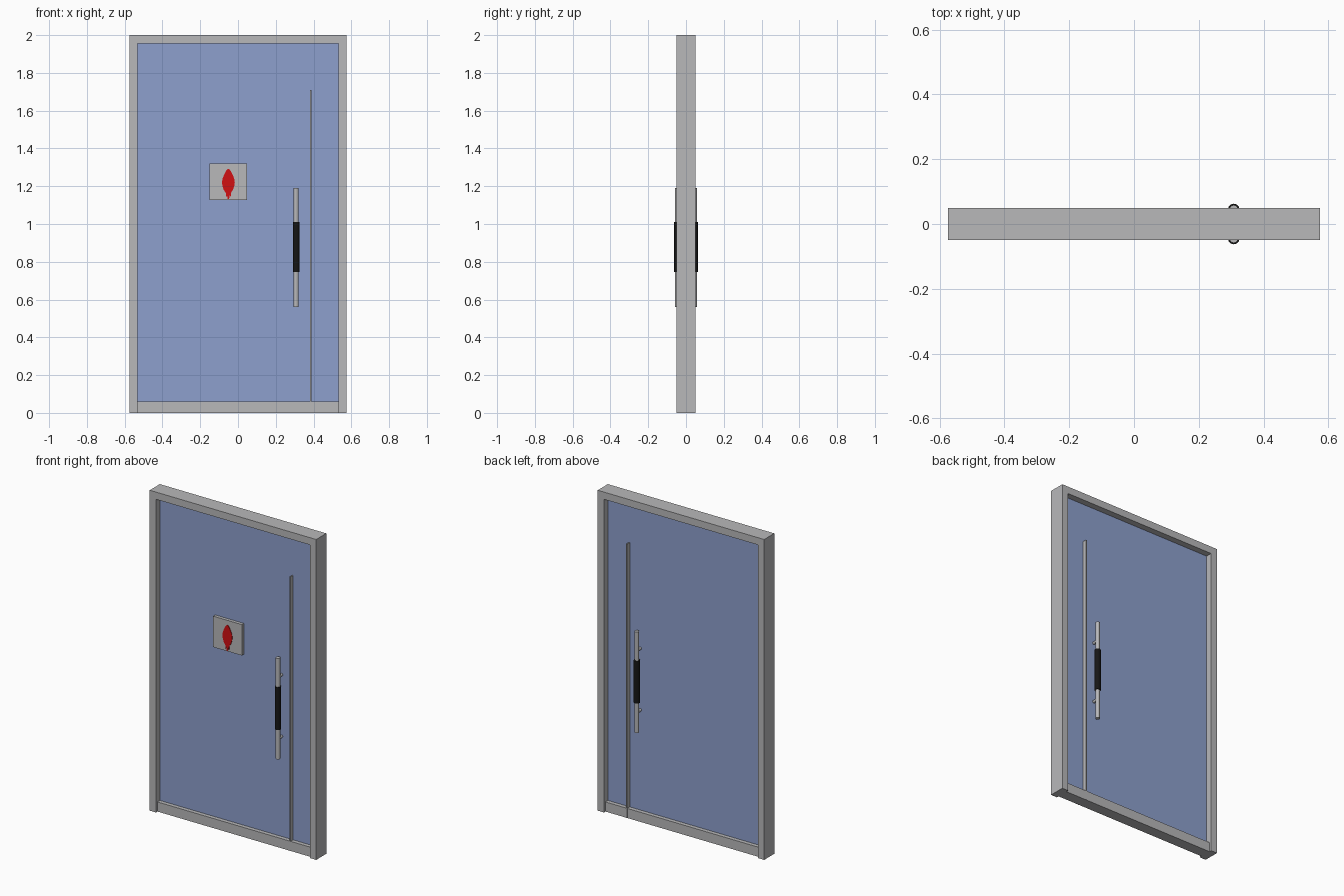
import bpy, bmesh, math

if "Cube" in bpy.data.objects:
    bpy.data.objects.remove(bpy.data.objects["Cube"])

def material(name, rgb):
    m = bpy.data.materials.new(name)
    m.diffuse_color = (*rgb, 1)
    m.use_nodes = True
    m.node_tree.nodes["Principled BSDF"].inputs["Base Color"].default_value = m.diffuse_color
    return m

GREY = material("grey_metal", (0.48, 0.48, 0.49))
BLUE = material("blue_glass", (0.27, 0.35, 0.61))
BLACK = material("black_grip", (0.008, 0.008, 0.008))
RED = material("red_paint", (0.64, 0.005, 0.006))

def finish(name, bm, mat):
    bmesh.ops.recalc_face_normals(bm, faces=bm.faces)
    me = bpy.data.meshes.new(name)
    bm.to_mesh(me)
    bm.free()
    me.materials.append(mat)
    ob = bpy.data.objects.new(name, me)
    bpy.context.collection.objects.link(ob)
    return ob

def prism_y(name, points, y0, y1, mat):
    """Extrude an x-z outline from y0 to y1."""
    bm = bmesh.new()
    face = bm.faces.new([bm.verts.new((x, y0, z)) for x, z in points])
    ext = bmesh.ops.extrude_face_region(bm, geom=[face])
    verts = [v for v in ext["geom"] if isinstance(v, bmesh.types.BMVert)]
    bmesh.ops.translate(bm, verts=verts, vec=(0, y1 - y0, 0))
    return finish(name, bm, mat)

def box(name, x, y, z, mat):
    return prism_y(name, [(x[0], z[0]), (x[1], z[0]), (x[1], z[1]), (x[0], z[1])], y[0], y[1], mat)

def rod(name, radius, length, loc, mat, rot_x=0, sides=12):
    bm = bmesh.new()
    bmesh.ops.create_cone(bm, cap_ends=True, segments=sides, radius1=radius, radius2=radius, depth=length)
    ob = finish(name, bm, mat)
    ob.location = loc
    ob.rotation_euler.x = rot_x
    return ob

# Outer frame: one arch-shaped profile (two jambs and the head)
W, IN = 0.575, 0.532
prism_y("door_frame", [(-W, 0), (-IN, 0), (-IN, 1.955), (IN, 1.955), (IN, 0), (W, 0), (W, 2), (-W, 2)],
        -0.05, 0.05, GREY)

# Glass leaf, bottom rail and the slim vertical bolt rod
box("glass_panel", (-IN, IN), (-0.01, 0.01), (0.06, 1.955), BLUE)
box("bottom_rail", (-IN, IN), (-0.035, 0.035), (0, 0.06), GREY)
box("bolt_rod", (0.381, 0.388), (-0.037, 0.037), (0, 1.71), GREY)

# Pull handles on both sides
HX, HY = 0.308, 0.045
for side, s in (("front", -1), ("back", 1)):
    rod(f"{side}_handle_bar", 0.0135, 0.63, (HX, s * HY, 0.875), GREY)
    rod(f"{side}_handle_grip", 0.0178, 0.265, (HX, s * HY, 0.878), BLACK, sides=16)
    for level, z in (("upper", 1.07), ("lower", 0.685)):
        rod(f"{side}_{level}_standoff", 0.009, 0.035, (HX, s * 0.0275, z), GREY, math.pi / 2)

# Sign plate with a painted red emblem: mirrored half outline, jagged foot
box("sign_plate", (-0.15, 0.047), (-0.03, -0.01), (1.127, 1.32), GREY)
half = [(0.004, 1.132), (0.007, 1.152), (0.012, 1.142), (0.014, 1.165), (0.024, 1.18),
        (0.031, 1.2), (0.034, 1.22), (0.031, 1.24), (0.023, 1.26), (0.013, 1.28), (0.004, 1.291)]
CX = -0.051
outline = [(CX + x, z) for x, z in half] + [(CX - x, z) for x, z in reversed(half)]
prism_y("sign_emblem", outline, -0.033, -0.029, RED)
